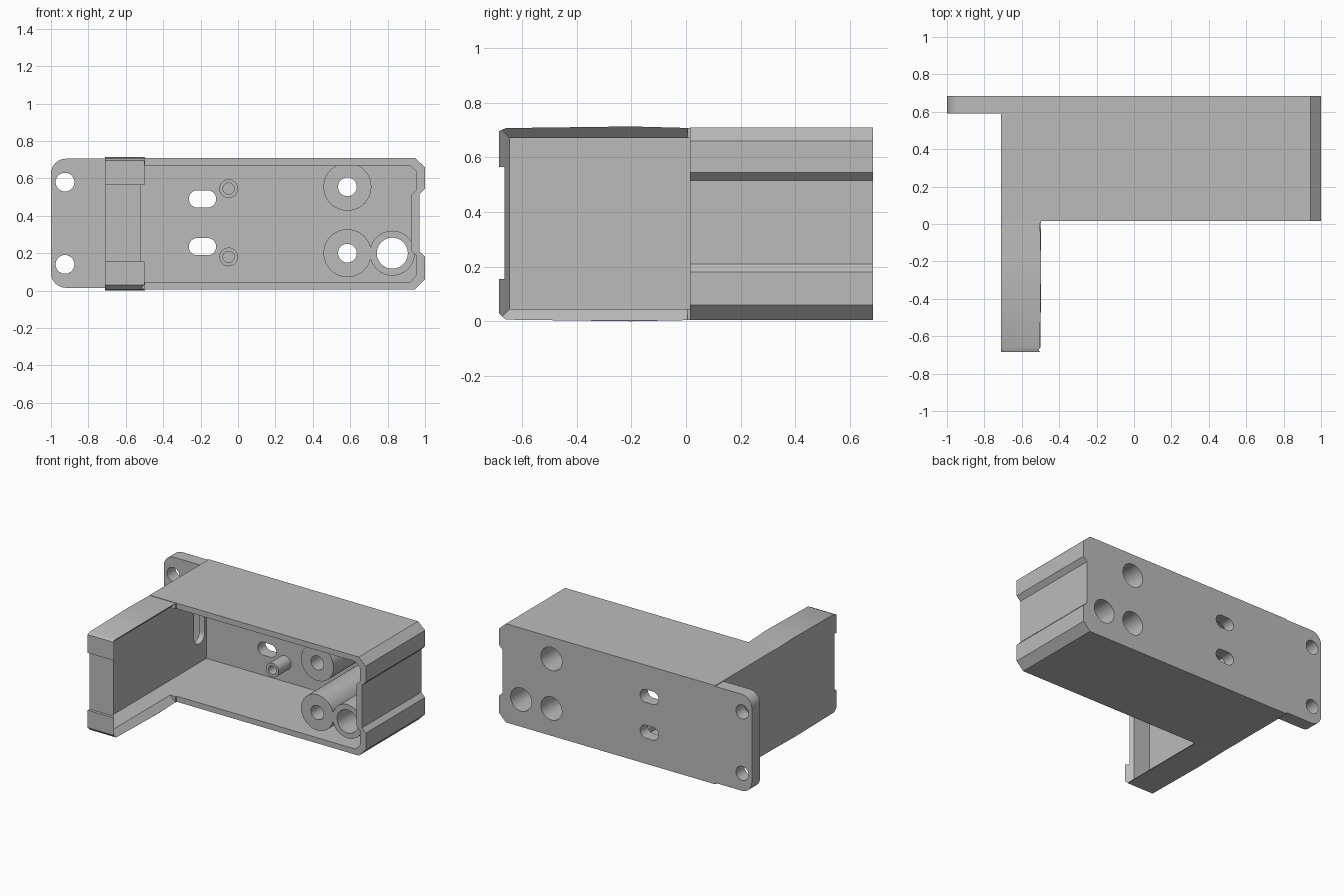
import bpy, bmesh, math

old = bpy.data.objects.get("Cube")
if old:
    bpy.data.objects.remove(old, do_unlink=True)

grey = bpy.data.materials.new("plain_grey")
grey.use_nodes = True
grey.diffuse_color = (0.5, 0.5, 0.5, 1)
grey.node_tree.nodes["Principled BSDF"].inputs["Base Color"].default_value = (0.5, 0.5, 0.5, 1)


def loft(name, ring_a, ring_b):
    """Closed solid between two matching rings of 3D points."""
    bm = bmesh.new()
    a = [bm.verts.new(p) for p in ring_a]
    b = [bm.verts.new(p) for p in ring_b]
    bm.faces.new(a)
    bm.faces.new(b)
    for i in range(len(a)):
        j = (i + 1) % len(a)
        bm.faces.new((a[i], a[j], b[j], b[i]))
    bmesh.ops.recalc_face_normals(bm, faces=bm.faces)
    mesh = bpy.data.meshes.new(name)
    bm.to_mesh(mesh)
    bm.free()
    mesh.materials.append(grey)
    obj = bpy.data.objects.new(name, mesh)
    bpy.context.collection.objects.link(obj)
    return obj


def along_y(name, pts, y0, y1):
    return loft(name, [(x, y0, z) for x, z in pts], [(x, y1, z) for x, z in pts])


def along_x(name, pts, x0, x1):
    return loft(name, [(x0, y, z) for y, z in pts], [(x1, y, z) for y, z in pts])


def rect(u0, u1, v0, v1):
    return [(u0, v0), (u1, v0), (u1, v1), (u0, v1)]


def rounded(u, v, half_u, half_v, r, n=12):
    """Rounded rectangle; a circle or a slot when the halves are close to r."""
    pts = []
    for k, (su, sv) in enumerate([(1, 1), (-1, 1), (-1, -1), (1, -1)]):
        for i in range(n + 1):
            t = math.pi / 2 * (k + i / n)
            p = (u + su * (half_u - r) + r * math.cos(t),
                 v + sv * (half_v - r) + r * math.sin(t))
            if not pts or math.dist(p, pts[-1]) > 1e-4:
                pts.append(p)
    if math.dist(pts[0], pts[-1]) < 1e-4:
        pts.pop()
    return pts


def circle(u, v, r):
    return rounded(u, v, r, r, r)


def combine(obj, tool, operation):
    mod = obj.modifiers.new("combine", 'BOOLEAN')
    mod.operation = operation
    mod.solver = 'EXACT'
    mod.object = tool
    bpy.context.view_layer.objects.active = obj
    bpy.ops.object.modifier_apply(modifier=mod.name)
    bpy.data.objects.remove(tool, do_unlink=True)


def add(tool):
    combine(housing, tool, 'UNION')


def cut(tool):
    combine(housing, tool, 'DIFFERENCE')


# Main housing with chamfered corners and a groove down its end
housing = along_y("housing", [
    (-0.71, 0.005), (0.945, 0.005), (1, 0.06), (1, 0.18), (0.97, 0.21),
    (0.97, 0.515), (1, 0.545), (1, 0.66), (0.945, 0.71), (-0.71, 0.71)], 0.015, 0.685)

# Side arm, slightly bulged in height
add(along_x("arm", [
    (-0.66, 0.006), (-0.2, 0), (0.1, 0.006), (0.1, 0.705), (-0.2, 0.713),
    (-0.66, 0.707), (-0.685, 0.695), (-0.685, 0.03)], -0.71, -0.497))

# Mounting flange
add(along_y("flange", rounded(-0.8, 0.36, 0.2, 0.345, 0.08), 0.59, 0.685))

# Hollow of the housing, then of the arm
cut(along_y("housing_hollow", [
    (-0.67, 0.045), (0.92, 0.045), (0.955, 0.085), (0.955, 0.185), (0.925, 0.215),
    (0.925, 0.51), (0.955, 0.54), (0.955, 0.635), (0.92, 0.67), (-0.67, 0.67)], -0.1, 0.6))
cut(along_x("arm_hollow", rect(-0.645, 0.2, 0.045, 0.67), -0.67, -0.3))

# Bevelled rim of the arm opening
cut(loft("rim_bevel",
         [(-0.54, y, z) for y, z in rect(-0.645, 0.005, 0.045, 0.67)],
         [(-0.49, y, z) for y, z in rect(-0.695, 0.005, -0.005, 0.72)]))

# Shallow recess in the end of the arm
cut(along_y("end_recess", rect(-0.8, -0.4, 0.155, 0.565), -0.8, -0.665))

# Cable slot in the side wall
cut(along_x("side_slot", rounded(0.52, 0.355, 0.06, 0.175, 0.06), -0.8, -0.6))

# Screw bosses: x, z, outer radius, bore radius
bosses = [(0.585, 0.555, 0.128, 0.05), (0.585, 0.2, 0.128, 0.05), (0.825, 0.2, 0.12, 0.083)]
for x, z, outer, bore in bosses:
    add(along_y("boss", circle(x, z, outer), 0.06, 0.64))
for x, z, outer, bore in bosses:
    cut(along_y("bore", circle(x, z, bore), -0.2, 0.8))
    if bore < 0.08:
        cut(along_y("counterbore", circle(x, z, 0.083), 0.25, 0.8))

# Small standoffs with blind holes
for z in (0.18, 0.545):
    add(along_y("standoff", circle(-0.05, z, 0.05), 0.46, 0.64))
    cut(along_y("standoff_hole", circle(-0.05, z, 0.03), 0.4, 0.59))

# Slots through the back wall and holes through the flange
for z in (0.235, 0.49):
    cut(along_y("back_slot", rounded(-0.19, z, 0.073, 0.046, 0.046), 0.5, 0.8))
for z in (0.14, 0.58):
    cut(along_y("flange_hole", circle(-0.925, z, 0.05), 0.5, 0.8))

# Smooth the round faces only
bpy.ops.object.select_all(action='DESELECT')
housing.select_set(True)
bpy.context.view_layer.objects.active = housing
bpy.ops.object.shade_smooth_by_angle(angle=math.radians(25))
